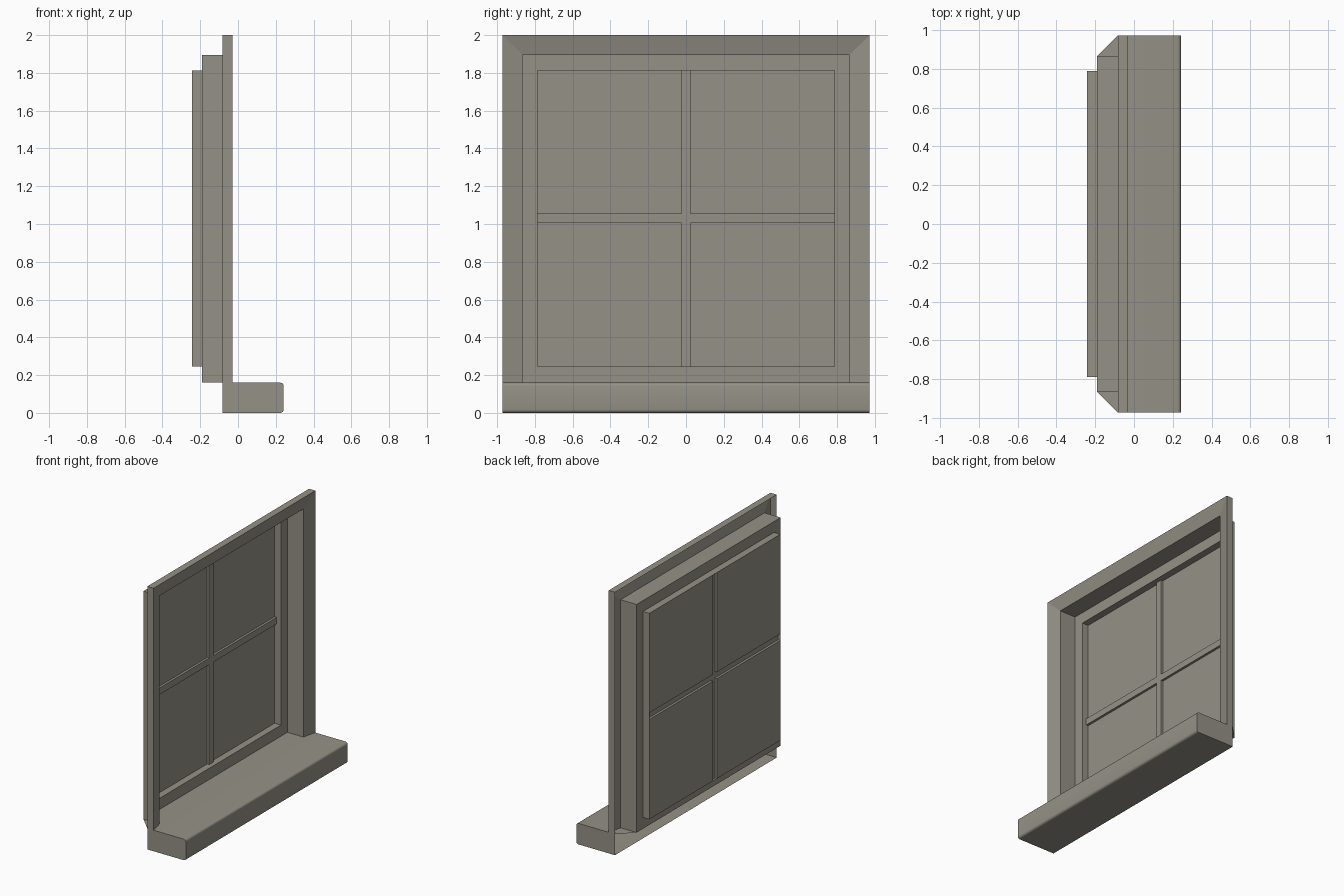
import bpy, bmesh, math

cube = bpy.data.objects.get("Cube")
if cube:
    bpy.data.objects.remove(cube, do_unlink=True)

paint = bpy.data.materials.new("warm_grey_paint")
paint.use_nodes = True
colour = (0.30, 0.285, 0.24, 1)
paint.diffuse_color = colour
paint.node_tree.nodes["Principled BSDF"].inputs["Base Color"].default_value = colour

# Shared dimensions
HALF, TOP, SILL = 0.972, 2.0, 0.16         # outer half width, top, sill height
JAMB, JAMB_TOP = 0.865, 1.895              # opening
SASH, SASH_LOW, SASH_TOP = 0.787, 0.245, 1.812
CASING_BACK, CASING_FRONT, CASING_INNER = -0.083, -0.03, -0.055
RING_X, GLASS_X, BAR_X = -0.19, -0.243, -0.225
BAR, BAR_LOW, BAR_TOP = 0.025, 1.005, 1.055


def make(name, bm, smooth=False):
    """Weld, face the shell to +x and link it."""
    bmesh.ops.remove_doubles(bm, verts=bm.verts, dist=0.0005)
    bmesh.ops.recalc_face_normals(bm, faces=bm.faces)
    bm.normal_update()
    if sum(f.normal.x * f.calc_area() for f in bm.faces) < 0:
        bmesh.ops.reverse_faces(bm, faces=bm.faces)
    mesh = bpy.data.meshes.new(name)
    bm.to_mesh(mesh)
    bm.free()
    mesh.materials.append(paint)
    obj = bpy.data.objects.new(name, mesh)
    bpy.context.collection.objects.link(obj)
    if smooth:
        bpy.ops.object.select_all(action="DESELECT")
        obj.select_set(True)
        bpy.context.view_layer.objects.active = obj
        bpy.ops.object.shade_smooth_by_angle(angle=math.radians(35))
    return obj


def face(bm, points):
    return bm.faces.new([bm.verts.new(p) for p in points])


def outline(x, half, low, top):
    return [(x, -half, low), (x, -half, top), (x, half, top), (x, half, low)]


def bridge(bm, a, b, closed):
    for i in range(4 if closed else 3):
        j = (i + 1) % 4
        face(bm, [a[i], a[j], b[j], b[i]])


# Casing with a slightly sloped face, and the jamb reveal behind it
bm = bmesh.new()
steps = [outline(CASING_BACK, HALF, SILL, TOP),
         outline(CASING_FRONT, HALF, SILL, TOP),
         outline(CASING_INNER, JAMB, SILL, JAMB_TOP),
         outline(RING_X, JAMB, SILL, JAMB_TOP)]
for a, b in zip(steps, steps[1:]):
    bridge(bm, a, b, closed=False)
make("casing_and_jamb", bm)

# Sash border and its sides
bm = bmesh.new()
steps = [outline(RING_X, JAMB, SILL, JAMB_TOP),
         outline(RING_X, SASH, SASH_LOW, SASH_TOP),
         outline(GLASS_X, SASH, SASH_LOW, SASH_TOP)]
for a, b in zip(steps, steps[1:]):
    bridge(bm, a, b, closed=True)
make("sash_frame", bm)

# Four panes, each with the two edges that meet the glazing bars
bm = bmesh.new()
for side in (-1, 1):
    for edge, end in ((BAR_LOW, SASH_LOW), (BAR_TOP, SASH_TOP)):
        y0, y1 = side * BAR, side * SASH
        face(bm, [(GLASS_X, y0, edge), (GLASS_X, y1, edge),
                  (GLASS_X, y1, end), (GLASS_X, y0, end)])
        face(bm, [(GLASS_X, y0, edge), (GLASS_X, y1, edge),
                  (BAR_X, y1, edge), (BAR_X, y0, edge)])
        face(bm, [(GLASS_X, y0, edge), (GLASS_X, y0, end),
                  (BAR_X, y0, end), (BAR_X, y0, edge)])
make("window_panes", bm)

# Glazing bars
bm = bmesh.new()
face(bm, outline(BAR_X, BAR, SASH_LOW, SASH_TOP))
for side in (-1, 1):
    y0, y1 = side * BAR, side * SASH
    face(bm, [(BAR_X, y0, BAR_LOW), (BAR_X, y1, BAR_LOW),
              (BAR_X, y1, BAR_TOP), (BAR_X, y0, BAR_TOP)])
make("glazing_bars", bm)

# Sill: rounded nose, open at the back, with a tapered ledge under the jamb
NOSE, RADIUS, SEGMENTS = 0.242, 0.018, 4
profile = [(CASING_BACK, 0)]
for centre_z, start in ((RADIUS, -90), (SILL - RADIUS, 0)):
    for k in range(SEGMENTS + 1):
        t = math.radians(start + 90 * k / SEGMENTS)
        profile.append((NOSE - RADIUS + RADIUS * math.cos(t),
                        centre_z + RADIUS * math.sin(t)))
profile.append((CASING_BACK, SILL))
bm = bmesh.new()
for (xa, za), (xb, zb) in zip(profile, profile[1:]):
    face(bm, [(xa, -HALF, za), (xb, -HALF, zb), (xb, HALF, zb), (xa, HALF, za)])
for y in (-HALF, HALF):
    face(bm, [(x, y, z) for x, z in profile])
face(bm, [(CASING_BACK, -HALF, SILL), (CASING_BACK, HALF, SILL),
          (RING_X, JAMB, SILL), (RING_X, -JAMB, SILL)])
make("window_sill", bm, smooth=True)
